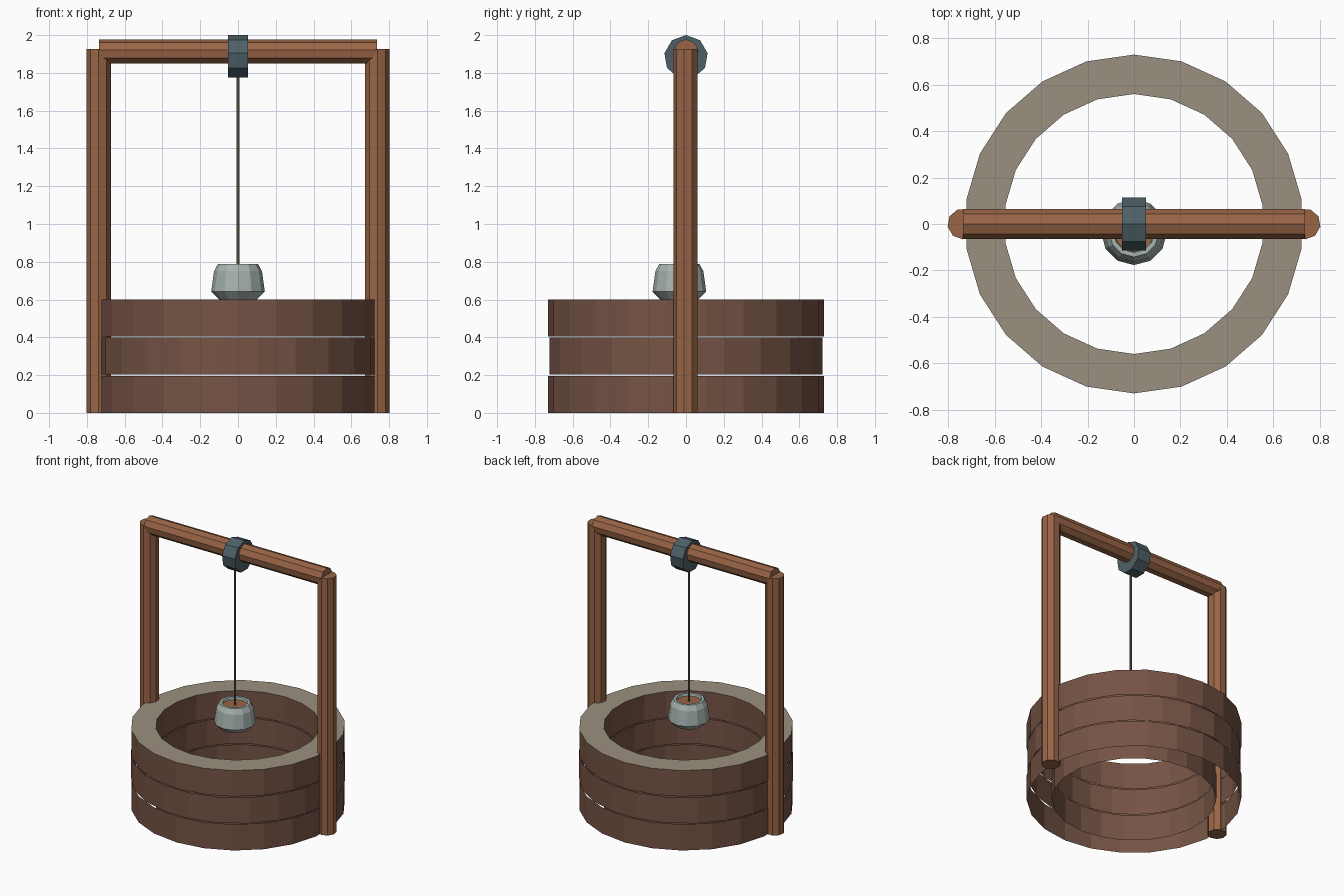
import bpy, bmesh
from math import sin, cos, pi, radians
from mathutils import Matrix, Vector

cube = bpy.data.objects.get("Cube")
if cube:
    bpy.data.objects.remove(cube, do_unlink=True)


def material(name, rgb):
    m = bpy.data.materials.new(name)
    m.use_nodes = True
    color = (*rgb, 1)
    m.diffuse_color = color
    bsdf = m.node_tree.nodes["Principled BSDF"]
    bsdf.inputs["Base Color"].default_value = color
    bsdf.inputs["Roughness"].default_value = 0.8
    return m


wall_brown = material("wall brown", (0.18, 0.088, 0.060))
rim_stone = material("rim stone", (0.32, 0.28, 0.215))
timber = material("timber", (0.32, 0.13, 0.062))
dark_metal = material("dark metal", (0.076, 0.118, 0.135))
pale_metal = material("pale metal", (0.38, 0.45, 0.43))
rope_tan = material("rope tan", (0.17, 0.12, 0.075))


def lathe(name, profile, sides, bands, phase=90, start=None, end=None,
          place=Matrix()):
    """Spin (radius, height) points; one material per band, None leaves it open."""
    mats = []
    bm = bmesh.new()
    angles = [radians(phase) + 2 * pi * i / sides for i in range(sides)]
    loops = [[bm.verts.new((r * cos(a), r * sin(a), z)) for a in angles]
             for r, z in profile]

    def add(verts, mat):
        if mat not in mats:
            mats.append(mat)
        bm.faces.new(verts).material_index = mats.index(mat)

    for low, high, mat in zip(loops, loops[1:], bands):
        if mat:
            for i in range(sides):
                j = (i + 1) % sides
                add((low[i], low[j], high[j], high[i]), mat)
    if start:
        add(loops[0][::-1], start)
    if end:
        add(loops[-1], end)
    bm.transform(place)
    mesh = bpy.data.meshes.new(name)
    bm.to_mesh(mesh)
    bm.free()
    for m in mats:
        mesh.materials.append(m)
    obj = bpy.data.objects.new(name, mesh)
    bpy.context.collection.objects.link(obj)
    return obj


def rod(name, radius, length, sides, mat, place, phase=90):
    return lathe(name, [(radius, 0), (radius, length)], sides, [mat], phase,
                 mat, mat, place)


# Well wall: three open courses, the middle one turned half a side
SIDES = 22
courses = [("lower_course", 0, 0.196, 0, None),
           ("middle_course", 0.202, 0.398, 0.5, None),
           ("upper_course", 0.405, 0.6, 0, rim_stone)]
for name, z0, z1, turn, cap in courses:
    lathe(name, [(0.73, z0), (0.73, z1), (0.56, z1), (0.56, z0)], SIDES,
          [wall_brown, cap, wall_brown], 90 + turn * 360 / SIDES)

# Posts on both sides
for side, x in (("left", 0.738), ("right", -0.738)):
    rod(side + "_post", 0.066, 1.927, 9, timber,
        Matrix.Translation((x, 0, 0)), phase=-90)


# Crossbeam and hub lie along x with one corner upward
def along_x(length, z):
    return (Matrix.Translation((length / 2, 0, z))
            @ Matrix.Rotation(radians(-90), 4, "Y"))


rod("crossbeam", 0.066, 1.474, 9, timber, along_x(1.474, 1.911), phase=0)
rod("rope_hub", 0.116, 0.105, 9, dark_metal, along_x(0.105, 1.884), phase=0)

# Rope and bucket hang slightly in front of the beam axis
hang = Matrix.Translation((0, -0.035, 0))
rod("rope", 0.008, 1.06, 6, rope_tan, hang @ Matrix.Translation((0, 0, 0.75)))
lathe("bucket",
      [(0.1, 0.6), (0.142, 0.642), (0.127, 0.75), (0.107, 0.787),
       (0.088, 0.787), (0.084, 0.768)],
      12, [pale_metal] * 5, 90, pale_metal, timber, hang)
